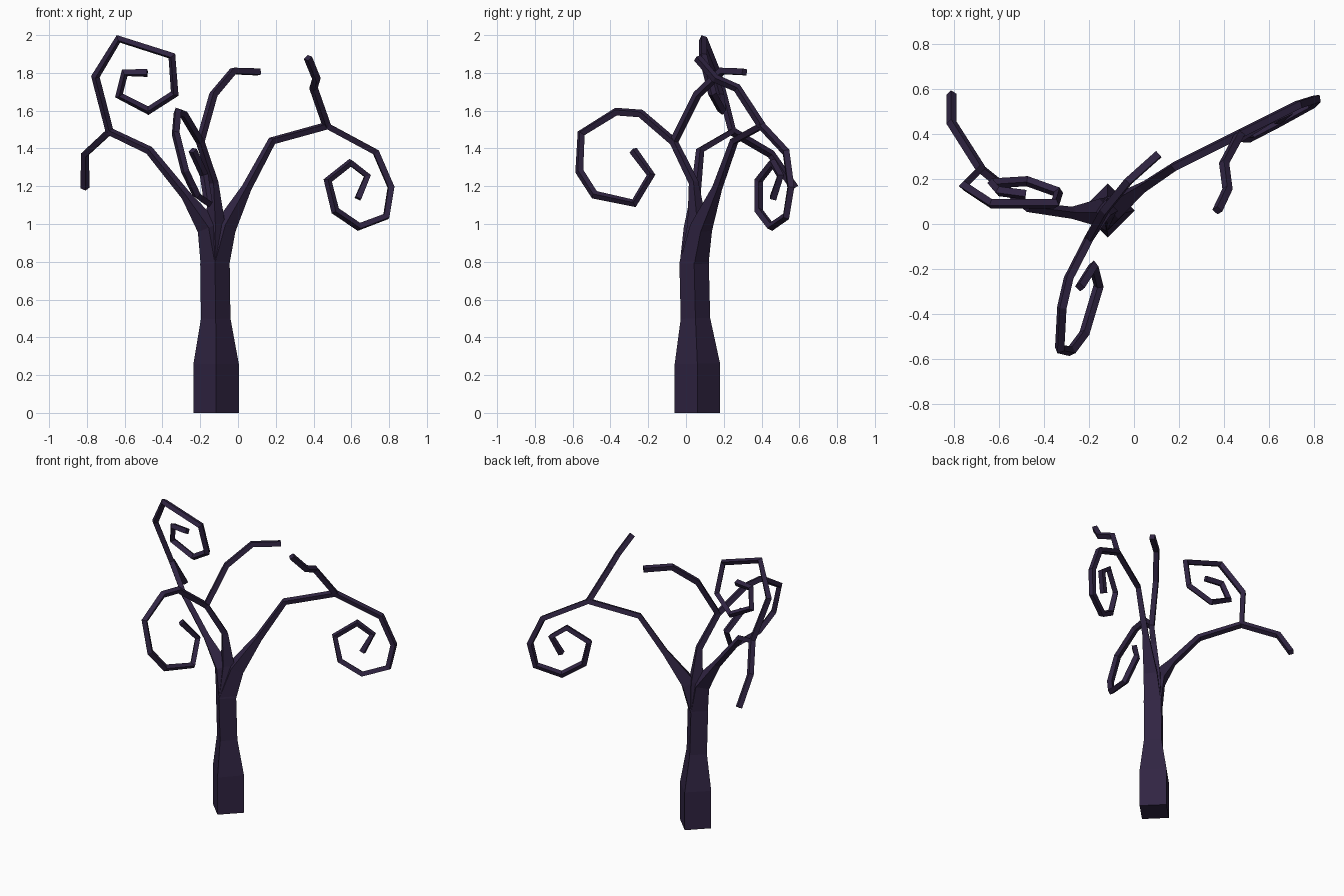
import bpy, bmesh, math
from mathutils import Vector

if "Cube" in bpy.data.objects:
    bpy.data.objects.remove(bpy.data.objects["Cube"])

bark = bpy.data.materials.new("dark_bark")
bark.diffuse_color = (0.03, 0.018, 0.055, 1)
bark.use_nodes = True
bark.node_tree.nodes["Principled BSDF"].inputs["Base Color"].default_value = bark.diffuse_color
R = 0.023  # half diagonal of the thin square branches


def square_tube(name, pts):
    """Four-sided tube through (x, y, z[, radius]) points, frame carried along the path."""
    pos = [Vector(p[:3]) for p in pts]
    rad = [p[3] if len(p) > 3 else R for p in pts]
    bm = bmesh.new()
    u = Vector((1, 0, 0))
    if abs((pos[1] - pos[0]).normalized().x) > 0.9:
        u = Vector((0, 1, 0))
    prev_t, prev = None, None
    for i, p in enumerate(pos):
        a = (p - pos[i - 1]).normalized() if i > 0 else None
        b = (pos[i + 1] - p).normalized() if i < len(pos) - 1 else None
        t = ((a or b) + (b or a)).normalized()
        if prev_t:
            u = prev_t.rotation_difference(t) @ u
        u = (u - t * u.dot(t)).normalized()
        v = t.cross(u)
        ring = [bm.verts.new(p + rad[i] * (math.cos(k * math.pi / 2) * u + math.sin(k * math.pi / 2) * v))
                for k in range(4)]
        if prev:
            for k in range(4):
                n = (k + 1) % 4
                bm.faces.new((prev[k], prev[n], ring[n], ring[k]))
        else:
            bm.faces.new(ring[::-1])
        prev, prev_t = ring, t
    bm.faces.new(prev)
    bmesh.ops.recalc_face_normals(bm, faces=bm.faces)
    me = bpy.data.meshes.new(name)
    bm.to_mesh(me)
    bm.free()
    me.materials.append(bark)
    ob = bpy.data.objects.new(name, me)
    bpy.context.collection.objects.link(ob)
    return ob


# Trunk
square_tube("trunk", [(-.116, .06, 0, .12), (-.116, .06, .26, .12), (-.118, .05, .5, .078),
                      (-.122, .043, .79, .078), (-.118, .06, .98, .055)])

# Each main branch begins inside the trunk so the fork swells out of it
root = [(-.12, .046, .65, .07), (-.122, .043, .79, .076)]

# Left branch curling up into a spiral, with a drooping twig
square_tube("left_spiral_branch", root + [
    (-.155, .05, .98, .062), (-.275, .05, 1.15, .027), (-.47, .075, 1.39), (-.68, .245, 1.49),
    (-.755, .17, 1.78), (-.633, .09, 1.98), (-.35, .09, 1.89), (-.335, .14, 1.69),
    (-.475, .19, 1.6), (-.63, .18, 1.68), (-.6, .145, 1.8), (-.48, .13, 1.8)])
square_tube("left_twig", [(-.68, .245, 1.49), (-.81, .45, 1.37), (-.81, .575, 1.19)])

# Front branch curling forward and down, with a rising twig
square_tube("front_spiral_branch", root + [
    (-.12, .06, 1.0, .052), (-.13, .04, 1.22, .026), (-.2, -.065, 1.435), (-.29, -.24, 1.585),
    (-.32, -.37, 1.595), (-.33, -.555, 1.48), (-.28, -.565, 1.28), (-.22, -.485, 1.155),
    (-.157, -.275, 1.11), (-.18, -.185, 1.26), (-.24, -.28, 1.39)])
square_tube("front_twig", [(-.2, -.065, 1.435), (-.13, .06, 1.685), (-.025, .19, 1.81), (.11, .31, 1.805)])

# Right branch arching over into a spiral, with a kinked twig
square_tube("right_spiral_branch", root + [
    (-.07, .08, .98, .06), (.045, .165, 1.19, .027), (.18, .255, 1.44), (.47, .4, 1.52),
    (.73, .53, 1.38), (.81, .555, 1.195), (.785, .53, 1.04), (.64, .45, .985), (.515, .385, 1.07),
    (.475, .385, 1.23), (.595, .46, 1.325), (.685, .5, 1.255), (.635, .46, 1.135)])
square_tube("right_twig", [(.47, .4, 1.52), (.4, .27, 1.72), (.415, .155, 1.77), (.37, .06, 1.88)])
